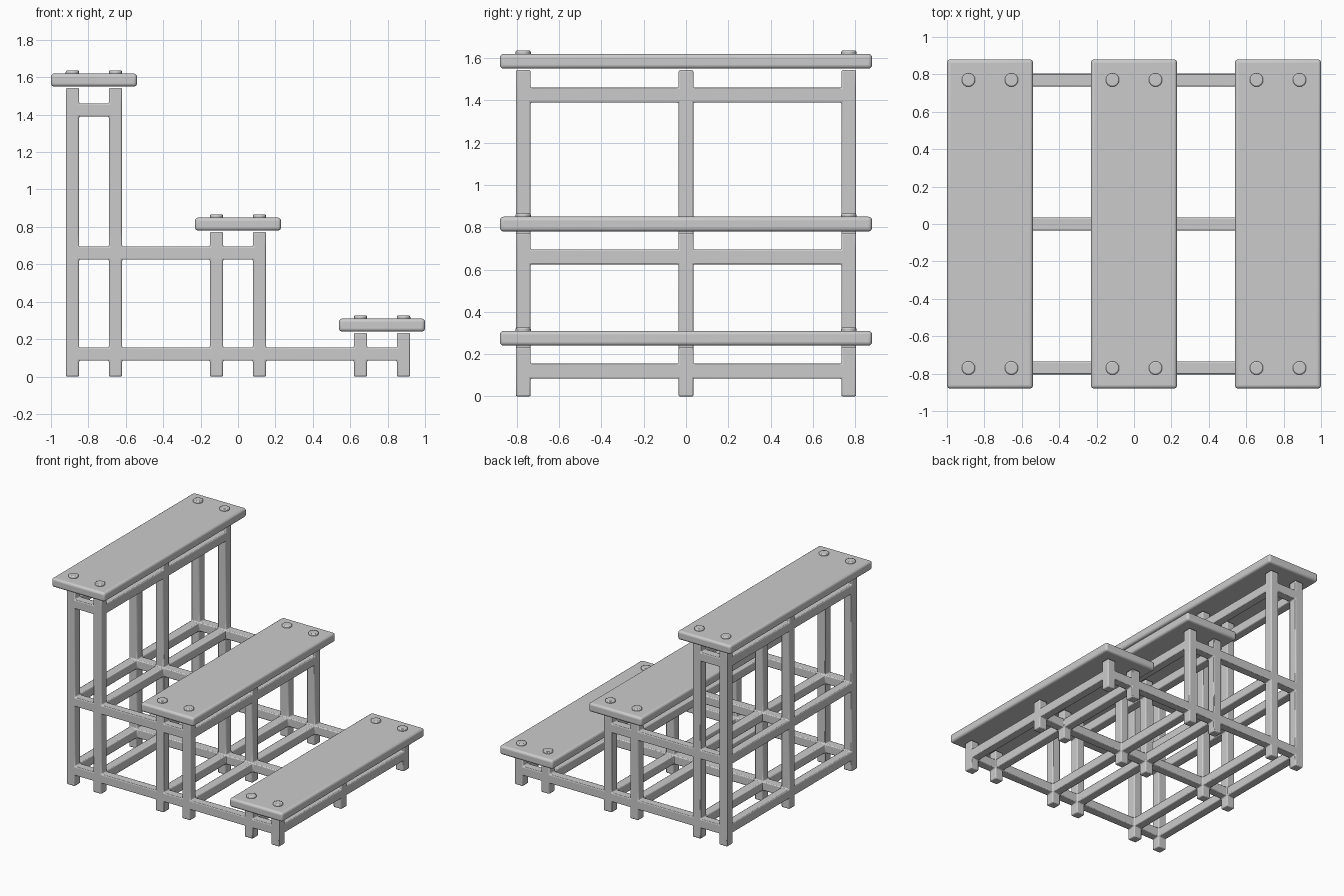
import bpy, bmesh

if "Cube" in bpy.data.objects:
    bpy.data.objects.remove(bpy.data.objects["Cube"])

H = 0.035                                   # half thickness of the timbers
COLS = [-0.885, -0.655, -0.115, 0.115, 0.655, 0.885]
ROWS = [-0.77, 0.0, 0.77]
TIERS = [(-0.77, 1.55, 1.425), (0.0, 0.78, 0.66), (0.77, 0.24, 0.12)]  # x, plank bottom, rail z
POST_TOPS = [1.543, 1.543, 0.773, 0.773, 0.233, 0.233]


def finish(name, bm, width, segments):
    bmesh.ops.recalc_face_normals(bm, faces=bm.faces)
    mesh = bpy.data.meshes.new(name)
    bm.to_mesh(mesh)
    bm.free()
    obj = bpy.data.objects.new(name, mesh)
    bpy.context.collection.objects.link(obj)
    mod = obj.modifiers.new("rounded_edges", 'BEVEL')
    mod.width = width
    mod.segments = segments
    mod.limit_method = 'ANGLE'
    bpy.ops.object.select_all(action='DESELECT')
    bpy.context.view_layer.objects.active = obj
    obj.select_set(True)
    bpy.ops.object.shade_smooth_by_angle(angle=0.6)
    return obj


# Frame timbers as (x0, x1, y0, y1, z0, z1) boxes
boxes = []
for x, top in zip(COLS, POST_TOPS):
    for y in ROWS:
        boxes.append((x - H, x + H, y - H, y + H, 0, top))
for i, (_, _, z) in enumerate(TIERS):
    last = 2 * i + 1
    for y in ROWS:                          # rails running front to back of the steps
        boxes.append((COLS[0] - H, COLS[last] + H, y - H, y + H, z - H, z + H))
    for x in COLS[:last + 1]:               # rails running along the planks
        boxes.append((x - H, x + H, ROWS[0] - H, ROWS[2] + H, z - H, z + H))

# Fuse the timbers into one clean skin over a grid of cells
axes = [sorted({round(b[2 * a + k], 4) for b in boxes for k in (0, 1)}) for a in range(3)]
filled = set()
for b in boxes:
    span = [range(axes[a].index(round(b[2 * a], 4)), axes[a].index(round(b[2 * a + 1], 4)))
            for a in range(3)]
    filled |= {(i, j, k) for i in span[0] for j in span[1] for k in span[2]}

bm = bmesh.new()
verts = {}


def corner(idx):
    if idx not in verts:
        verts[idx] = bm.verts.new([axes[a][idx[a]] for a in range(3)])
    return verts[idx]


for cell in sorted(filled):
    for a in range(3):
        u, v = (a + 1) % 3, (a + 2) % 3
        for side in (0, 1):
            near = list(cell)
            near[a] += 1 if side else -1
            if tuple(near) in filled:
                continue
            loop = []
            for du, dv in ((0, 0), (1, 0), (1, 1), (0, 1)):
                p = list(cell)
                p[a] += side
                p[u] += du
                p[v] += dv
                loop.append(corner(tuple(p)))
            bm.faces.new(loop if side else loop[::-1])
finish("frame", bm, 0.007, 2)

# Planks and the bolt heads at their ends
for n, (x, z, _) in enumerate(TIERS):
    bm = bmesh.new()
    bmesh.ops.create_cube(bm, size=1)
    bmesh.ops.scale(bm, vec=(0.46, 1.76, 0.07), verts=bm.verts)
    bmesh.ops.translate(bm, vec=(x, 0, z + 0.035), verts=bm.verts)
    finish(f"plank_{n + 1}", bm, 0.018, 4)
    for dx in (-0.115, 0.115):
        for y in (ROWS[0], ROWS[2]):
            bm = bmesh.new()
            bmesh.ops.create_cone(bm, cap_ends=True, segments=16, radius1=0.036,
                                  radius2=0.036, depth=0.04)
            bmesh.ops.translate(bm, vec=(x + dx, y, z + 0.066), verts=bm.verts)
            finish("bolt_head", bm, 0.007, 2)
